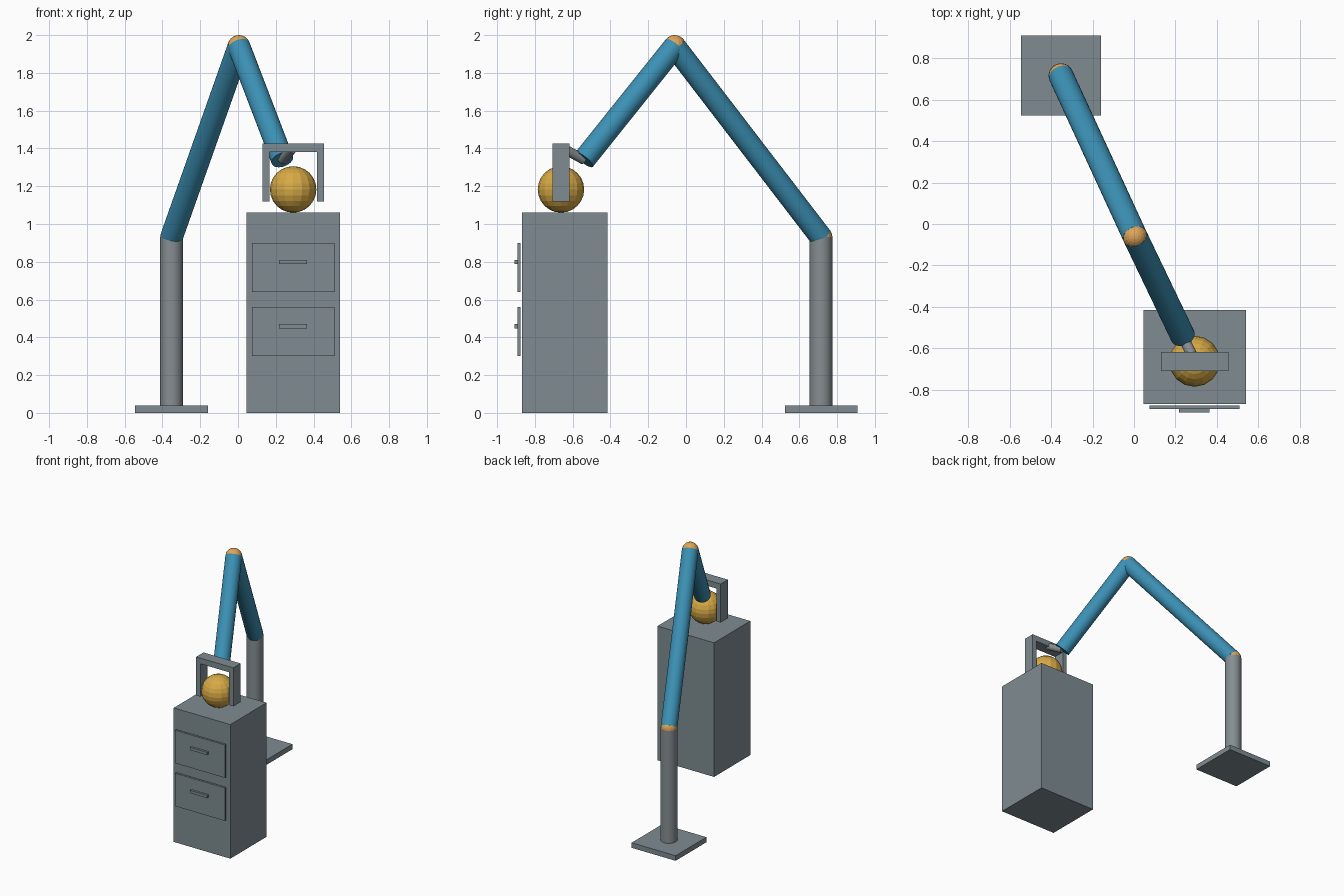
import bpy
from mathutils import Vector

if "Cube" in bpy.data.objects:
    bpy.data.objects.remove(bpy.data.objects["Cube"])


def material(name, rgb):
    m = bpy.data.materials.new(name)
    m.diffuse_color = (*rgb, 1)
    m.use_nodes = True
    m.node_tree.nodes["Principled BSDF"].inputs["Base Color"].default_value = m.diffuse_color
    return m


GREY = material("steel grey", (0.21, 0.26, 0.285))
SILVER = material("column grey", (0.24, 0.27, 0.285))
BLUE = material("arm blue", (0.045, 0.28, 0.46))
ORANGE = material("joint orange", (0.74, 0.38, 0.10))
GOLD = material("ball gold", (0.68, 0.40, 0.06))


def finish(name, mat):
    ob = bpy.context.object
    ob.name = name
    ob.data.materials.append(mat)
    return ob


def box(name, mat, x, y, z):
    """Box from (min, max) ranges."""
    bpy.ops.mesh.primitive_cube_add(size=1, location=[sum(r) / 2 for r in (x, y, z)])
    bpy.context.object.scale = [r[1] - r[0] for r in (x, y, z)]
    bpy.ops.object.transform_apply(location=False, rotation=False, scale=True)
    return finish(name, mat)


def tube(name, mat, a, b, r, sides=32):
    """Closed cylinder between two points."""
    a, b = Vector(a), Vector(b)
    d = b - a
    bpy.ops.mesh.primitive_cylinder_add(vertices=sides, radius=r, depth=d.length, location=(a + b) / 2)
    bpy.context.object.rotation_euler = d.to_track_quat('Z', 'Y').to_euler()
    bpy.ops.object.shade_smooth_by_angle()
    return finish(name, mat)


def ball(name, mat, c, r, segments=16, rings=12):
    bpy.ops.mesh.primitive_uv_sphere_add(segments=segments, ring_count=rings, radius=r, location=c)
    return finish(name, mat)


# Arm joints
shoulder = (-0.352, 0.715, 0.93)
elbow = (0.005, -0.06, 1.94)
wrist = (0.235, -0.54, 1.34)
grip = (0.288, -0.65, 1.40)

# Stand
box("base_plate", GREY, (-0.545, -0.16), (0.523, 0.908), (0, 0.04))
tube("column", SILVER, (-0.352, 0.715, 0.04), shoulder, 0.06)

# Arm
ball("shoulder_joint", ORANGE, shoulder, 0.06)
tube("upper_arm", BLUE, shoulder, elbow, 0.06)
ball("elbow_joint", ORANGE, elbow, 0.06)
tube("forearm", BLUE, elbow, wrist, 0.06)
tube("wrist_rod", SILVER, wrist, grip, 0.026)

# Gripper
box("gripper_bar", GREY, (0.13, 0.455), (-0.708, -0.617), (1.38, 1.425))
for side, x in (("left", 0.13), ("right", 0.419)):
    box(side + "_finger", GREY, (x, x + 0.036), (-0.708, -0.617), (1.12, 1.38))

# Held ball
ball("ball", GOLD, (0.292, -0.662, 1.183), 0.123)

# Cabinet with two drawers
box("cabinet", GREY, (0.045, 0.54), (-0.867, -0.415), (0, 1.06))
for level, z in (("lower", 0.43), ("upper", 0.77)):
    box(level + "_drawer", GREY, (0.075, 0.51), (-0.892, -0.876), (z - 0.13, z + 0.13))
    box(level + "_handle", GREY, (0.217, 0.365), (-0.909, -0.892), (z + 0.018, z + 0.04))
